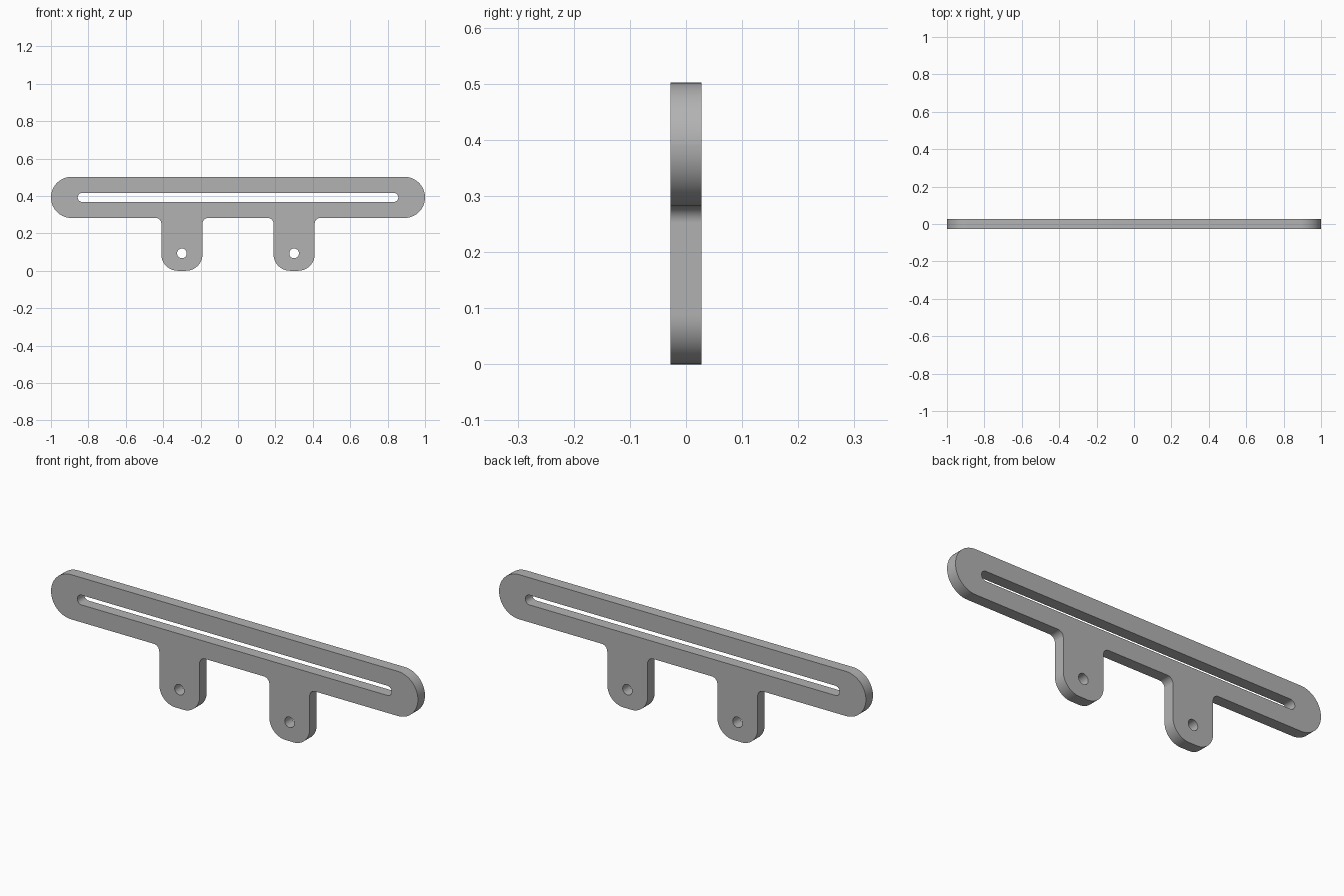
import bpy, bmesh, math
from mathutils import Vector, Matrix

cube = bpy.data.objects.get("Cube")
if cube:
    bpy.data.objects.remove(cube, do_unlink=True)

THICK = 0.055
TOP, BOTTOM = 0.502, 0.282      # bar edges
TAB_X, TAB_HALF = 0.3, 0.11     # tab centre and half width
END_R, TAB_R, FILLET = 0.1099, 0.088, 0.03


def rounded(corners, steps=14):
    """Outline of right-angled corners (x, z, radius), each rounded to an arc."""
    pts = []
    for i, (x, z, r) in enumerate(corners):
        p = Vector((x, z))
        to_prev = (Vector(corners[i - 1][:2]) - p).normalized()
        to_next = (Vector(corners[(i + 1) % len(corners)][:2]) - p).normalized()
        centre = p + r * (to_prev + to_next)
        for k in range(steps + 1):
            t = math.pi / 2 * k / steps
            pts.append(centre - r * (to_next * math.cos(t) + to_prev * math.sin(t)))
    return pts


def circle(x, z, r, n=32):
    return [Vector((x + r * math.cos(math.tau * k / n), z + r * math.sin(math.tau * k / n)))
            for k in range(n)]


# Outer outline: bar with two hanging tabs
right = [(TAB_X - TAB_HALF, BOTTOM, FILLET), (TAB_X - TAB_HALF, 0, TAB_R),
         (TAB_X + TAB_HALF, 0, TAB_R), (TAB_X + TAB_HALF, BOTTOM, FILLET),
         (1, BOTTOM, END_R), (1, TOP, END_R)]
left = [(-x, z, r) for x, z, r in reversed(right)]
outline = rounded(right + left)

# Long slot and the tab holes
mid, slot_r, slot_x = (TOP + BOTTOM) / 2, 0.024, 0.857
slot = rounded([(-slot_x, mid - slot_r, slot_r * 0.99), (slot_x, mid - slot_r, slot_r * 0.99),
                (slot_x, mid + slot_r, slot_r * 0.99), (-slot_x, mid + slot_r, slot_r * 0.99)], 8)
loops = [outline, slot] + [circle(s * TAB_X, 0.093, 0.026) for s in (-1, 1)]

# Filled, extruded profile
curve = bpy.data.curves.new("bracket_profile", "CURVE")
curve.dimensions = "2D"
curve.fill_mode = "BOTH"
curve.extrude = THICK / 2
for pts in loops:
    spline = curve.splines.new("POLY")
    spline.points.add(len(pts) - 1)
    for point, co in zip(spline.points, pts):
        point.co = (co.x, co.y, 0, 1)
    spline.use_cyclic_u = True
bracket = bpy.data.objects.new("slotted_bracket", curve)
bpy.context.collection.objects.link(bracket)
bpy.ops.object.select_all(action="DESELECT")
bracket.select_set(True)
bpy.context.view_layer.objects.active = bracket
bpy.ops.object.convert(target="MESH")
bracket = bpy.context.view_layer.objects.active

# Stand upright and clean up the mesh
bm = bmesh.new()
bm.from_mesh(bracket.data)
bmesh.ops.transform(bm, matrix=Matrix.Rotation(math.pi / 2, 4, "X"), verts=bm.verts)
bmesh.ops.remove_doubles(bm, verts=bm.verts, dist=0.0001)
bmesh.ops.recalc_face_normals(bm, faces=bm.faces)
bm.to_mesh(bracket.data)
bm.free()
bracket.data.name = "slotted_bracket"

# Plain grey metal
grey = bpy.data.materials.new("plain_grey")
grey.use_nodes = True
colour = (0.45, 0.45, 0.45, 1)
grey.diffuse_color = colour
grey.node_tree.nodes["Principled BSDF"].inputs["Base Color"].default_value = colour
bracket.data.materials.clear()
bracket.data.materials.append(grey)
bpy.ops.object.shade_smooth_by_angle(angle=math.radians(35))
